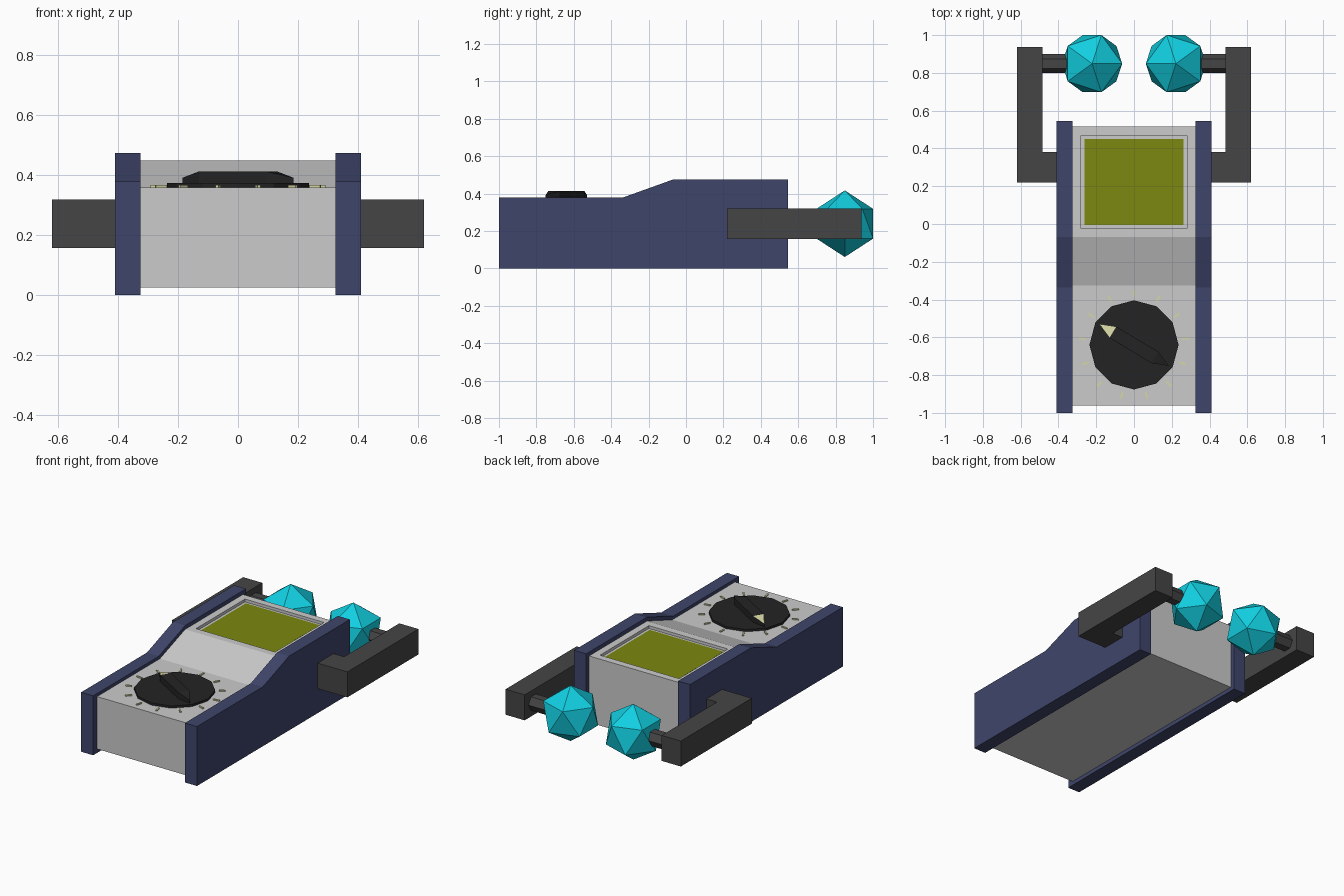
import bpy, bmesh
from math import radians, cos, sin, pi
from mathutils import Matrix

if "Cube" in bpy.data.objects:
    bpy.data.objects.remove(bpy.data.objects["Cube"])


def material(name, rgb):
    m = bpy.data.materials.new(name)
    m.diffuse_color = (*rgb, 1)
    m.use_nodes = True
    m.node_tree.nodes["Principled BSDF"].inputs["Base Color"].default_value = m.diffuse_color
    return m


NAVY = material("navy", (0.05, 0.06, 0.147))
DARK = material("dark_grey", (0.06, 0.06, 0.06))
BLACK = material("black", (0.017, 0.017, 0.017))
CYAN = material("cyan", (0.006, 0.62, 0.75))
OLIVE = material("olive", (0.2, 0.25, 0.005))
CREAM = material("cream", (0.68, 0.68, 0.38))


def finish(bm, name, mats=()):
    bmesh.ops.recalc_face_normals(bm, faces=bm.faces)
    me = bpy.data.meshes.new(name)
    bm.to_mesh(me)
    bm.free()
    ob = bpy.data.objects.new(name, me)
    bpy.context.collection.objects.link(ob)
    for m in mats:
        me.materials.append(m)
    return ob


def prism(points, offset):
    """Closed solid from a planar outline pushed along an offset."""
    bm = bmesh.new()
    face = bm.faces.new([bm.verts.new(p) for p in points])
    new = bmesh.ops.extrude_face_region(bm, geom=[face], use_keep_orig=True)["geom"]
    bmesh.ops.translate(bm, vec=offset, verts=[v for v in new if isinstance(v, bmesh.types.BMVert)])
    bmesh.ops.recalc_face_normals(bm, faces=bm.faces)
    return bm


def mirror_x(ob):
    ob.modifiers.new("mirror", "MIRROR").use_axis[0] = True


# Main body with a recess for the screen
profile = [(-0.96, 0.025), (0.515, 0.025), (0.515, 0.45), (-0.07, 0.45), (-0.325, 0.36), (-0.96, 0.36)]
bm = prism([(-0.325, y, z) for y, z in profile], (0.65, 0, 0))
top = max(bm.faces, key=lambda f: f.calc_center_median().z)
bmesh.ops.inset_region(bm, faces=[top], thickness=0.064)
bmesh.ops.inset_region(bm, faces=[top], thickness=0, depth=0)
rim = bmesh.ops.extrude_discrete_faces(bm, faces=[top])["faces"]
bmesh.ops.translate(bm, vec=(0, 0, -0.018), verts=rim[0].verts)
bmesh.ops.remove_doubles(bm, verts=bm.verts, dist=1e-5)
finish(bm, "body")

# Screen panel at the bottom of the recess
finish(prism([(x, y, 0.425) for x, y in ((-0.261, -0.006), (0.261, -0.006), (0.261, 0.451), (-0.261, 0.451))],
             (0, 0, 0.01)), "screen", [OLIVE])

# Side plates
profile = [(-1, 0), (0.545, 0), (0.545, 0.475), (-0.07, 0.475), (-0.335, 0.38), (-1, 0.38)]
mirror_x(finish(prism([(0.325, y, z) for y, z in profile], (0.085, 0, 0)), "side_plate", [NAVY]))

# L-shaped arms
outline = [(0.41, 0.22), (0.62, 0.22), (0.62, 0.938), (0.485, 0.938), (0.485, 0.38), (0.41, 0.38)]
mirror_x(finish(prism([(x, y, 0.157) for x, y in outline], (0, 0, 0.163)), "arm", [DARK]))

# Hexagonal rods holding the emitters
ring = [(0.3, 0.849 + 0.05 * cos(k * pi / 3), 0.239 + 0.05 * sin(k * pi / 3)) for k in range(6)]
mirror_x(finish(prism(ring, (0.185, 0, 0)), "emitter_rod", [DARK]))

# Faceted emitters
bm = bmesh.new()
bmesh.ops.create_icosphere(bm, subdivisions=1, radius=0.178,
                           matrix=Matrix.Translation((-0.222, 0.849, 0.239)))
mirror_x(finish(bm, "emitter", [CYAN]))

# Dial disc
dial = (0, -0.64, 0)
ring = [(0.236 * sin(k * pi / 6), -0.64 + 0.236 * cos(k * pi / 6), 0.36) for k in range(12)]
finish(prism(ring, (0, 0, 0.014)), "dial", [BLACK])

# Dial grip: pointed bar whose ends slope down, pale pointer on one end
plan = [(0.215, 0), (0.13, 0.035), (-0.13, 0.035), (-0.215, 0), (-0.13, -0.035), (0.13, -0.035)]
bm = prism([(x, y, 0.372) for x, y in plan], (0, 0, 0.041))
upper = [v for v in bm.verts if v.co.z > 0.4]
bmesh.ops.connect_verts(bm, verts=[v for v in upper if v.co.x > 0.1 and abs(v.co.y) > 0.01])
bmesh.ops.connect_verts(bm, verts=[v for v in upper if v.co.x < -0.1 and abs(v.co.y) > 0.01])
for v in upper:
    if abs(v.co.x) > 0.2:
        v.co.z = 0.392
for f in bm.faces:
    if len(f.verts) == 3 and f.calc_center_median().x > 0:
        f.material_index = 1
grip = finish(bm, "dial_grip", [BLACK, CREAM])
grip.location = dial
grip.rotation_euler.z = radians(149)

# Thirteen tick marks around the dial
bm = bmesh.new()
for k in range(13):
    mat = (Matrix.Translation(dial) @ Matrix.Rotation(k * 2 * pi / 13, 4, "Z")
           @ Matrix.Translation((0, 0.275, 0.362)) @ Matrix.Diagonal((0.01, 0.038, 0.01, 1)))
    bmesh.ops.create_cube(bm, size=1, matrix=mat)
finish(bm, "tick_marks", [CREAM])
